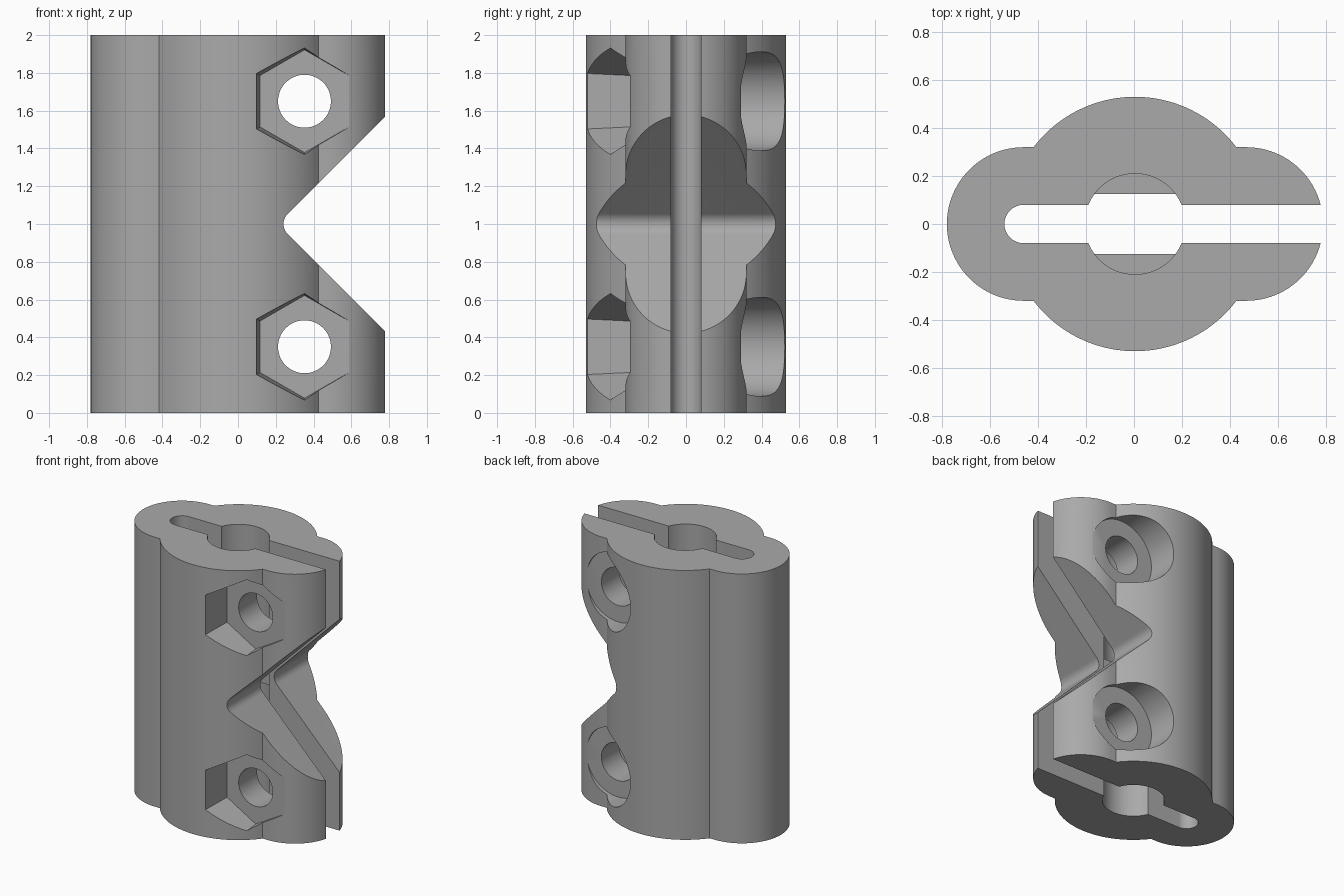
import bpy, bmesh, math
from mathutils import Vector

if "Cube" in bpy.data.objects:
    bpy.data.objects.remove(bpy.data.objects["Cube"])

grey = bpy.data.materials.new("plain grey")
grey.use_nodes = True
tint = (0.4, 0.4, 0.4, 1)
grey.diffuse_color = tint
grey.node_tree.nodes["Principled BSDF"].inputs["Base Color"].default_value = tint

CX = 0.004                 # shaft axis
LOBE_X, LOBE_R = 0.464, 0.32
BODY_R = 0.53
SLOT = 0.08
BOLT_X = 0.352


def arc(x, y, r, start, end, n=48):
    """Points of an arc, angles in degrees."""
    angles = [math.radians(start + (end - start) * i / n) for i in range(n + 1)]
    return [(x + r * math.cos(a), y + r * math.sin(a)) for a in angles]


def ring(x, y, r, n=64, start=0):
    return arc(x, y, r, start, start + 360, n)[:-1]


def loft(name, low, high, a, b, along="Z"):
    """Solid between two matching outlines, along Z (x, y) or Y (x, z)."""
    bm = bmesh.new()
    put = (lambda p, h: Vector((p[0], p[1], h))) if along == "Z" else \
          (lambda p, h: Vector((p[0], h, p[1])))
    v0 = [bm.verts.new(put(p, a)) for p in low]
    v1 = [bm.verts.new(put(p, b)) for p in high]
    bm.faces.new(v0)
    bm.faces.new(v1)
    for i in range(len(v0)):
        j = (i + 1) % len(v0)
        bm.faces.new((v0[i], v0[j], v1[j], v1[i]))
    bmesh.ops.recalc_face_normals(bm, faces=bm.faces)
    mesh = bpy.data.meshes.new(name)
    bm.to_mesh(mesh)
    bm.free()
    obj = bpy.data.objects.new(name, mesh)
    bpy.context.collection.objects.link(obj)
    mesh.materials.append(grey)
    return obj


# Clamp body: round barrel with a lobe on each side
join = math.degrees(math.asin(LOBE_R / BODY_R))
outline = (arc(CX + LOBE_X, 0, LOBE_R, -90, 90)
           + arc(CX, 0, BODY_R, join, 180 - join)
           + arc(CX - LOBE_X, 0, LOBE_R, 90, 270)
           + arc(CX, 0, BODY_R, 180 + join, 360 - join))
body = loft("clamp_body", outline, outline, 0, 2)

cutters = []


def cut(name, low, a, b, along="Z", high=None):
    cutters.append(loft(name, low, high or low, a, b, along))


# Clamping slot, round at its closed end
slot = arc(CX - LOBE_X, 0, SLOT, 90, 270, 24) + [(1, -SLOT), (1, SLOT)]
cut("slot_cutter", slot, -0.1, 2.1)

# Shaft bores from both ends, with a flat-sided passage between them
bore = ring(CX, 0, 0.21)
cut("lower_bore_cutter", bore, -0.1, 0.9)
cut("upper_bore_cutter", bore, 1.1, 2.1)
half = math.degrees(math.asin(0.125 / 0.21))
passage = arc(CX, 0, 0.21, -half, half, 16) + arc(CX, 0, 0.21, 180 - half, 180 + half, 16)
cut("passage_cutter", passage, 0.8, 1.2)

# V notch with a rounded root
notch = arc(0.316, 1, 0.075, 135, 225, 16) + [(1.21, 0), (1.21, 2)]
cut("notch_cutter", notch, -1, 1, "Y")

# Bolt holes with tapered nut pockets in front and head recesses behind
for level, z in (("lower", 0.35), ("upper", 1.65)):
    cut(level + "_bolt_cutter", ring(BOLT_X, z, 0.14), -1, 1, "Y")
    cut(level + "_nut_cutter", ring(BOLT_X, z, 0.297, 6, 30), -0.56, -0.295, "Y",
        ring(BOLT_X, z, 0.272, 6, 30))
    cut(level + "_head_cutter", ring(BOLT_X, z, 0.262), 0.29, 0.8, "Y")

bpy.context.view_layer.objects.active = body
for c in cutters:
    c.hide_render = True
    m = body.modifiers.new(c.name, "BOOLEAN")
    m.operation, m.solver, m.object = "DIFFERENCE", "EXACT", c
    bpy.ops.object.modifier_apply(modifier=m.name)
    bpy.data.objects.remove(c)

# Smooth curved walls, crisp edges
bpy.ops.object.select_all(action="DESELECT")
body.select_set(True)
bpy.ops.object.shade_smooth_by_angle(angle=math.radians(25))
